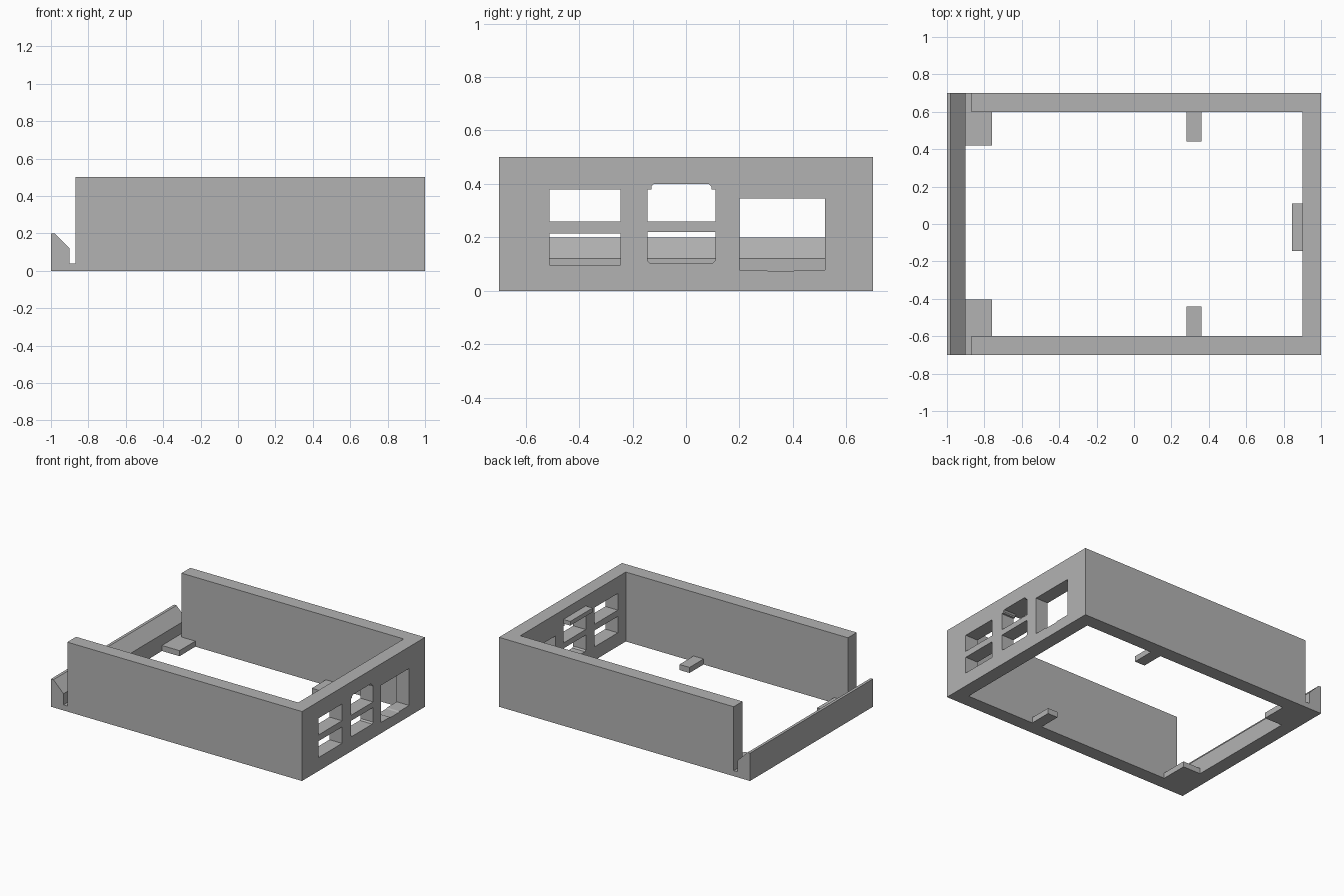
import bpy
import bmesh
from mathutils import Vector

cube = bpy.data.objects.get("Cube")
if cube:
    bpy.data.objects.remove(cube, do_unlink=True)

# Single plain grey plastic
grey = bpy.data.materials.new("grey plastic")
grey.use_nodes = True
COLOUR = (0.45, 0.45, 0.45, 1)
grey.diffuse_color = COLOUR
grey.node_tree.nodes["Principled BSDF"].inputs["Base Color"].default_value = COLOUR


def prism(name, points, sweep):
    """Extrude a closed 3D outline along the sweep vector."""
    bm = bmesh.new()
    face = bm.faces.new([bm.verts.new(p) for p in points])
    new = bmesh.ops.extrude_face_region(bm, geom=[face])["geom"]
    moved = [v for v in new if isinstance(v, bmesh.types.BMVert)]
    bmesh.ops.translate(bm, verts=moved, vec=Vector(sweep))
    bmesh.ops.recalc_face_normals(bm, faces=bm.faces)
    mesh = bpy.data.meshes.new(name)
    bm.to_mesh(mesh)
    bm.free()
    mesh.materials.append(grey)
    obj = bpy.data.objects.new(name, mesh)
    bpy.context.collection.objects.link(obj)
    return obj


def box(name, x, y, z):
    base = [(x[0], y[0], z[0]), (x[1], y[0], z[0]), (x[1], y[1], z[0]), (x[0], y[1], z[0])]
    return prism(name, base, (0, 0, z[1] - z[0]))


def cut(target, cutter):
    cutter.hide_render = True
    mod = target.modifiers.new("cut", 'BOOLEAN')
    mod.operation = 'DIFFERENCE'
    mod.solver = 'EXACT'
    mod.object = cutter
    bpy.context.view_layer.objects.active = target
    bpy.ops.object.modifier_apply(modifier=mod.name)
    bpy.data.objects.remove(cutter, do_unlink=True)


# Open rectangular frame
frame = box("enclosure_frame", (-1, 1), (-0.7, 0.7), (0, 0.5))
cut(frame, box("cavity", (-0.9, 0.9), (-0.6, 0.6), (-0.1, 0.6)))

# Low sloped lip and the slot that separates it from the side walls
lip_profile = [(-0.87, 0.6), (-0.87, 0.04), (-0.9, 0.04), (-0.9, 0.12),
               (-0.98, 0.2), (-1.1, 0.2), (-1.1, 0.6)]
cut(frame, prism("lip_cutter", [(x, -0.8, z) for x, z in lip_profile], (0, 1.6, 0)))

# Port openings in the end panel, as outlines in y and z
upper_port = [(-0.145, 0.26), (0.11, 0.26), (0.11, 0.38), (0.095, 0.38), (0.095, 0.39),
              (0.085, 0.4), (-0.12, 0.4), (-0.13, 0.39), (-0.13, 0.38), (-0.145, 0.38)]
lower_port = [(-0.135, 0.104), (0.1, 0.104), (0.11, 0.114), (0.11, 0.22),
              (-0.145, 0.22), (-0.145, 0.114)]
tall_port = [(0.2, 0.078), (0.3, 0.078), (0.31, 0.073), (0.4, 0.073), (0.41, 0.078),
             (0.52, 0.078), (0.52, 0.345), (0.2, 0.345)]
ports = [upper_port, lower_port, tall_port]
for low, high in ((0.26, 0.38), (0.097, 0.215)):
    ports.append([(-0.51, low), (-0.245, low), (-0.245, high), (-0.51, high)])
for outline in ports:
    cut(frame, prism("port_cutter", [(0.8, y, z) for y, z in outline], (0.4, 0, 0)))

# Board supports along the bottom edge
for side, s, inner in (("back", 1, 0.42), ("front", -1, 0.405)):
    box(side + "_corner_support", (-0.9, -0.76), sorted((s * inner, s * 0.6)), (0, 0.04))
    box(side + "_wall_support", (0.28, 0.36), sorted((s * 0.44, s * 0.6)), (0, 0.04))

# Small ledge above the middle port
box("port_ledge", (0.845, 0.9), (-0.145, 0.11), (0.4, 0.43))
